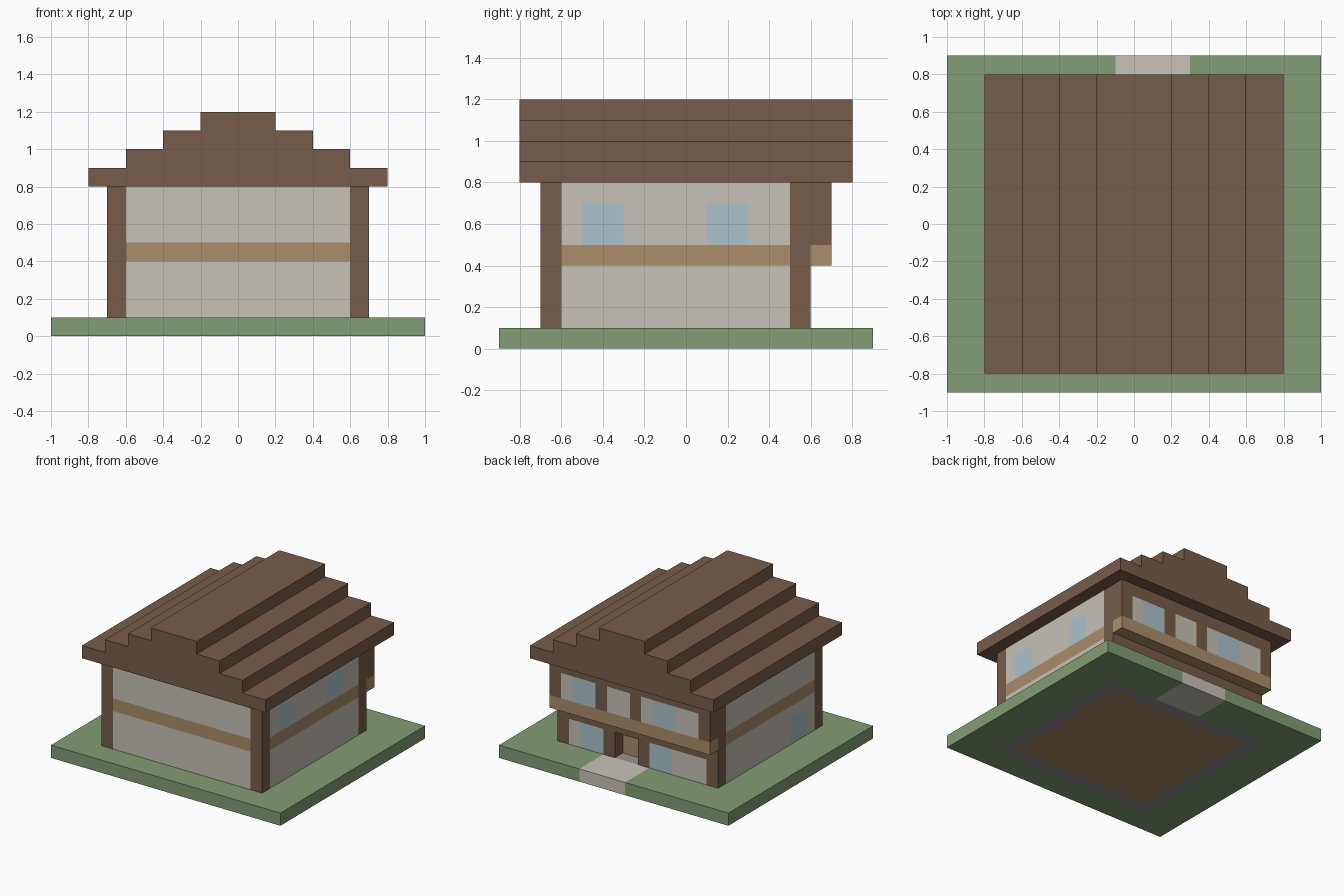
import bpy
import bmesh
from mathutils import Vector

default_cube = bpy.data.objects.get("Cube")
if default_cube:
    bpy.data.objects.remove(default_cube, do_unlink=True)


def make_material(name, red, green, blue):
    def to_linear(value):
        value /= 255
        return value / 12.92 if value <= 0.04 else ((value + 0.055) / 1.055) ** 2.4

    colour = (to_linear(red), to_linear(green), to_linear(blue), 1)
    material = bpy.data.materials.new(name)
    material.use_nodes = True
    material.diffuse_color = colour
    shader = material.node_tree.nodes["Principled BSDF"]
    shader.inputs["Base Color"].default_value = colour
    shader.inputs["Roughness"].default_value = 0.9
    return material


GRASS = make_material("grass green", 131, 157, 116)
TIMBER = make_material("dark brown timber", 119, 92, 74)
PLASTER = make_material("pale plaster", 199, 194, 183)
PLANK = make_material("tan planks", 170, 142, 105)
GLASS = make_material("pale blue glass", 172, 195, 203)
STONE = make_material("grey stone", 148, 148, 150)
PAVING = make_material("pale paving", 201, 194, 185)


def finish(name, mesh_data, materials):
    mesh = bpy.data.meshes.new(name)
    mesh_data.to_mesh(mesh)
    mesh_data.free()
    for material in materials:
        mesh.materials.append(material)
    part = bpy.data.objects.new(name, mesh)
    bpy.context.collection.objects.link(part)
    return part


def block(name, x, y, z, material, *panels):
    """Box over three spans; each panel (material, spans by axis) recolours a cut region."""
    spans = {"x": x, "y": y, "z": z}
    bm = bmesh.new()
    bmesh.ops.create_cube(bm, size=1)
    for vert in bm.verts:
        for i, (low, high) in enumerate(spans.values()):
            vert.co[i] = high if vert.co[i] > 0 else low

    # Cut along every panel border that falls inside the box
    cuts = {(axis, edge) for _, region in panels for axis in region for edge in region[axis]}
    for axis, edge in sorted(cuts):
        if spans[axis][0] < edge < spans[axis][1]:
            point, normal = Vector(), Vector()
            i = "xyz".index(axis)
            point[i], normal[i] = edge, 1
            bmesh.ops.bisect_plane(bm, geom=bm.verts[:] + bm.edges[:] + bm.faces[:],
                                   plane_co=point, plane_no=normal, dist=1e-5)

    # Later panels paint over earlier ones
    materials = [material]
    for paint, region in panels:
        if paint not in materials:
            materials.append(paint)
        for face in bm.faces:
            centre = face.calc_center_median()
            if all(low - 1e-4 <= getattr(centre, axis) <= high + 1e-4
                   for axis, (low, high) in region.items()):
                face.material_index = materials.index(paint)
    return finish(name, bm, materials)


# Ground slab with garden path, stone footing and plank floor
block("ground", (-1, 1), (-0.9, 0.9), (0, 0.1), GRASS,
      (PAVING, {"x": (-0.1, 0.3), "y": (0.6, 0.9)}),
      (STONE, {"x": (-0.7, 0.7), "y": (-0.7, 0.6)}),
      (PLANK, {"x": (-0.6, 0.6), "y": (-0.6, 0.5)}))

# Corner posts
for side, x in (("left", (0.6, 0.7)), ("right", (-0.7, -0.6))):
    for end, y in (("front", (-0.7, -0.6)), ("back", (0.5, 0.6))):
        block(f"{end}_{side}_post", x, y, (0.1, 0.8), TIMBER)

# Front and side walls with a plank band between storeys
STOREYS = (0.1, 0.8)
LOWER_ROW, UPPER_ROW = (0.1, 0.3), (0.5, 0.7)
band = (PLANK, {"z": (0.4, 0.5)})
block("front_wall", (-0.6, 0.6), (-0.7, -0.6), STOREYS, PLASTER, band)
block("left_wall", (0.6, 0.7), (-0.6, 0.5), STOREYS, PLASTER, band,
      (GLASS, {"y": (-0.5, -0.3), "z": UPPER_ROW}),
      (GLASS, {"y": (0.1, 0.3), "z": UPPER_ROW}))
block("right_wall", (-0.7, -0.6), (-0.6, 0.5), STOREYS, PLASTER, band,
      (GLASS, {"y": (-0.5, -0.3), "z": LOWER_ROW}))

# Lower back wall on both sides of the recessed door
BACK = (0.5, 0.6)
block("back_wall_left", (0.2, 0.6), BACK, LOWER_ROW, PLASTER,
      (GLASS, {"x": (0.3, 0.5)}), (TIMBER, {"x": (0.2, 0.3)}))
block("back_wall_right", (-0.6, 0), BACK, LOWER_ROW, PLASTER,
      (GLASS, {"x": (-0.3, -0.1)}), (TIMBER, {"x": (-0.1, 0)}))
block("back_lintel", (-0.6, 0.6), BACK, (0.3, 0.4), TIMBER)
block("door", (0, 0.2), (0.49, 0.5), LOWER_ROW, PLANK)

# Overhanging upper back wall on its plank beam
OVERHANG = (0.6, 0.7)
block("overhang_beam", (-0.7, 0.7), OVERHANG, (0.4, 0.5), PLANK)
block("upper_back_wall", (-0.7, 0.7), OVERHANG, (0.5, 0.8), TIMBER,
      (PLASTER, {"x": (0.3, 0.6), "z": UPPER_ROW}),
      (GLASS, {"x": (0.3, 0.5), "z": UPPER_ROW}),
      (PLASTER, {"x": (0, 0.2), "z": UPPER_ROW}),
      (PLASTER, {"x": (-0.6, -0.1), "z": UPPER_ROW}),
      (GLASS, {"x": (-0.4, -0.2), "z": UPPER_ROW}))

# Stepped roof: a mirrored stair profile swept from front to back
steps = []
for tier in range(4):
    half_width, bottom = 0.8 - 0.2 * tier, 0.8 + 0.1 * tier
    steps += [(half_width, bottom), (half_width, bottom + 0.1)]
outline = steps + [(-x, z) for x, z in reversed(steps)]
bm = bmesh.new()
gable = bm.faces.new([bm.verts.new((x, -0.8, z)) for x, z in outline])
swept = bmesh.ops.extrude_face_region(bm, geom=[gable], use_keep_orig=True)
bmesh.ops.translate(bm, vec=(0, 1.6, 0),
                    verts=[v for v in swept["geom"] if isinstance(v, bmesh.types.BMVert)])
bmesh.ops.recalc_face_normals(bm, faces=bm.faces[:])
finish("roof", bm, [TIMBER])
